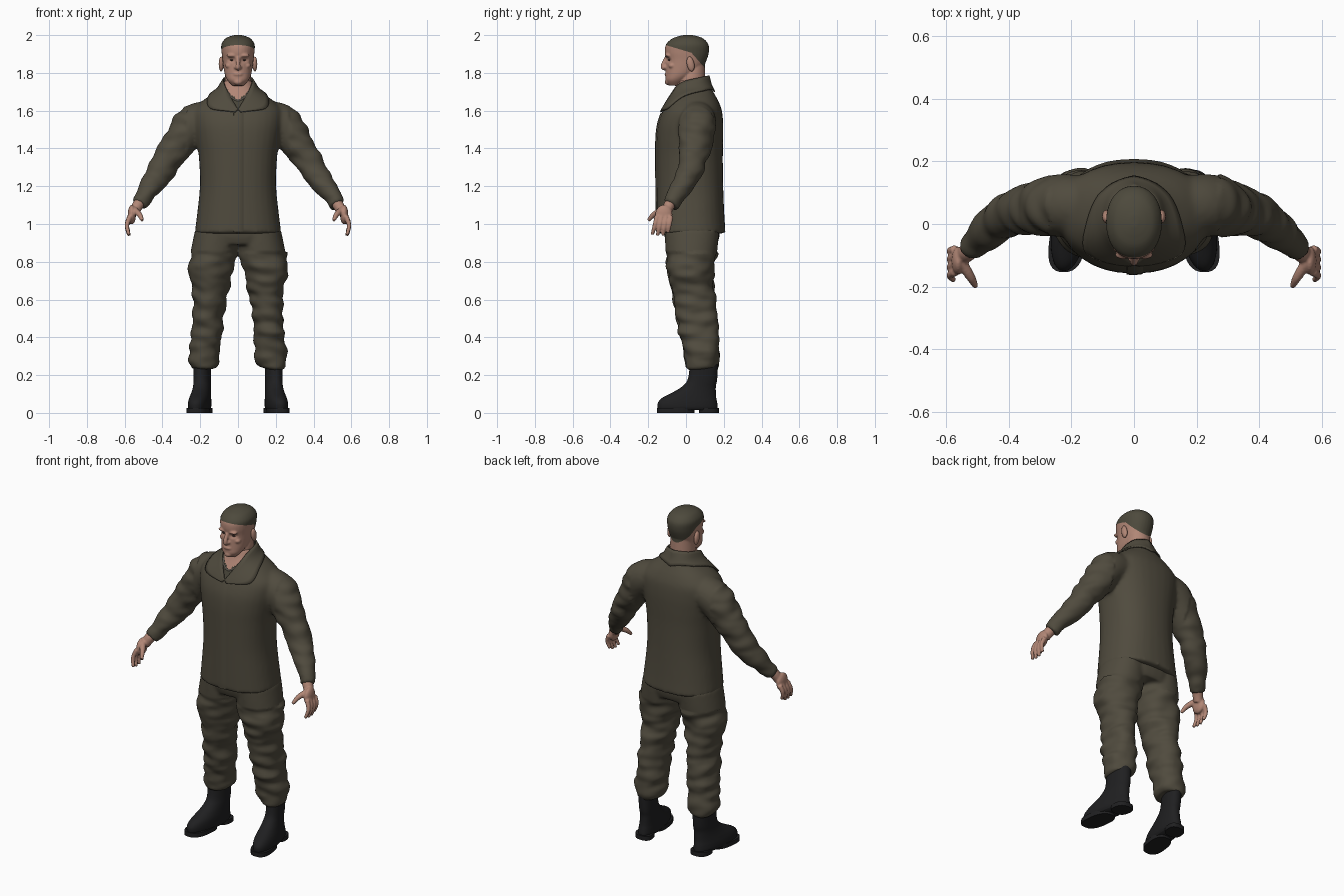
import bpy, bmesh, math
from mathutils import Vector, Matrix, noise
from mathutils.bvhtree import BVHTree

if "Cube" in bpy.data.objects:
    bpy.data.objects.remove(bpy.data.objects["Cube"])


def material(name, r, g, b):
    mat = bpy.data.materials.new(name)
    mat.use_nodes = True
    mat.diffuse_color = (r, g, b, 1)
    shader = next(n for n in mat.node_tree.nodes if n.type == "BSDF_PRINCIPLED")
    shader.inputs["Base Color"].default_value = (r, g, b, 1)
    shader.inputs["Roughness"].default_value = 0.8
    return mat


olive = material("olive cloth", 0.08, 0.07, 0.048)
under = material("undershirt cloth", 0.06, 0.055, 0.038)
skin = material("skin", 0.44, 0.24, 0.18)
hair = material("cropped hair", 0.075, 0.068, 0.046)
leather = material("black leather", 0.014, 0.014, 0.015)
metal = material("chain metal", 0.4, 0.36, 0.3)
dark = material("dark eyes", 0.05, 0.03, 0.025)


def spline(keys, n=6):
    """Smooth curve through tuples of any length."""
    out, last = [], len(keys) - 1
    for i in range(last):
        four = keys[max(i - 1, 0)], keys[i], keys[i + 1], keys[min(i + 2, last)]
        for k in range(n):
            t = k / n
            out.append(tuple(0.5 * (2 * q + (r - p) * t + (2 * p - 5 * q + 4 * r - s) * t * t
                                    + (3 * q - p - 3 * r + s) * t ** 3) for p, q, r, s in zip(*four)))
    return out + [keys[-1]]


def stitch(bm, rings, closed=True):
    rows = [[bm.verts.new(co) for co in ring] for ring in rings]
    for a, b in zip(rows, rows[1:]):
        for i in range(len(a) if closed else len(a) - 1):
            j = (i + 1) % len(a)
            bm.faces.new((a[i], a[j], b[j], b[i]))
    if closed:
        bm.faces.new(rows[0])
        bm.faces.new(rows[-1])


def loft(bm, keys, side=1, power=2.3, lean=0, n=6):
    """Level rings; each key is height, centre x, front y, back y, half width."""
    rings = []
    for z, x, front, back, half in spline(keys, n):
        ring = []
        for i in range(32):
            a = math.tau * i / 32
            c, s = (math.copysign(abs(f) ** (2 / power), f) for f in (math.cos(a), math.sin(a)))
            y = (front + back) / 2 + (back - front) / 2 * s
            ring.append((side * (x + half * c - lean * y), y, z))
        rings.append(ring)
    stitch(bm, rings)


def tube(bm, keys, side=1, sides=16):
    """Round rings along a path; each key is x, y, z, radius."""
    path = spline(keys)
    points = [Vector((side * p[0], p[1], p[2])) for p in path]
    rings = []
    for i, (p, key) in enumerate(zip(points, path)):
        ahead = points[min(i + 1, len(points) - 1)] - points[max(i - 1, 0)]
        turn = ahead.to_track_quat("Z", "Y")
        rings.append([p + turn @ Vector((math.cos(a), math.sin(a), 0)) * key[3]
                      for a in (math.tau * k / sides for k in range(sides))])
    stitch(bm, rings)


def ball(bm, centre, size, tilt=0):
    place = Matrix.Translation(centre) @ Matrix.Rotation(tilt, 4, "X") @ Matrix.Diagonal((*size, 1))
    bmesh.ops.create_uvsphere(bm, u_segments=16, v_segments=10, radius=1, matrix=place)


def finish(name, bm, *mats, voxel=0, relax=4, angle=None):
    """Turn a bmesh into an object, optionally fusing its shells into one skin."""
    bmesh.ops.recalc_face_normals(bm, faces=bm.faces)
    mesh = bpy.data.meshes.new(name)
    bm.to_mesh(mesh)
    bm.free()
    obj = bpy.data.objects.new(name, mesh)
    bpy.context.collection.objects.link(obj)
    for mat in mats:
        mesh.materials.append(mat)
    bpy.ops.object.select_all(action="DESELECT")
    bpy.context.view_layer.objects.active = obj
    obj.select_set(True)
    if voxel:
        fuse = obj.modifiers.new("fuse", "REMESH")
        fuse.mode, fuse.voxel_size = "VOXEL", voxel
        soft = obj.modifiers.new("soften", "SMOOTH")
        soft.factor, soft.iterations = 0.5, relax
        for mod in ("fuse", "soften"):
            bpy.ops.object.modifier_apply(modifier=mod)
    for face in obj.data.polygons:
        face.use_smooth = True
    if angle:
        bpy.ops.object.shade_smooth_by_angle(angle=math.radians(angle))
    return obj


def wrinkle(obj, depth, where):
    """Soft slanting cloth folds."""
    moves = [v.normal * depth * noise.noise(Vector((v.co.x * 9 + v.co.z * 5, v.co.y * 9, v.co.z * 20)))
             if where(v.co) else Vector() for v in obj.data.vertices]
    for v, move in zip(obj.data.vertices, moves):
        v.co += move


# Shirt: torso and sleeves fused
bm = bmesh.new()
loft(bm, [(0.95, 0, -0.155, 0.21, 0.23), (1.05, 0, -0.156, 0.203, 0.217), (1.2, 0, -0.157, 0.197, 0.202),
          (1.35, 0, -0.158, 0.195, 0.207), (1.45, 0, -0.157, 0.197, 0.222), (1.53, 0, -0.148, 0.197, 0.235),
          (1.6, 0, -0.123, 0.19, 0.235), (1.65, 0, -0.096, 0.172, 0.19), (1.69, 0, -0.072, 0.15, 0.135),
          (1.72, 0, -0.057, 0.133, 0.096), (1.76, 0, -0.045, 0.115, 0.074)])
for side in (1, -1):
    tube(bm, [(0.1, 0.06, 1.57, 0.085), (0.23, 0.06, 1.535, 0.1), (0.31, 0.05, 1.43, 0.088),
              (0.375, 0.035, 1.335, 0.074), (0.425, 0.01, 1.25, 0.067), (0.485, -0.04, 1.165, 0.052),
              (0.523, -0.08, 1.1, 0.042)], side, 24)
shirt = finish("shirt", bm, olive, under, skin, voxel=0.011, relax=6)
wrinkle(shirt, 0.012, lambda co: abs(co.x) > 0.27)
for face in shirt.data.polygons:
    x, y, z = face.center
    if y < 0.01 and abs(x) < (z - 1.605) * 0.55:
        face.material_index = 1 if z < 1.655 + abs(x) * 0.8 else 2

bm = bmesh.new()
bm.from_mesh(shirt.data)
surface = BVHTree.FromBMesh(bm)
bm.free()


def on_shirt(point, lift):
    spot, normal = surface.find_nearest(Vector(point))[:2]
    return spot + normal * lift


# Collar with pointed lapels
bm = bmesh.new()
inner = [(0, -0.128, 1.605), (0.04, -0.086, 1.675), (0.074, -0.03, 1.745), (0.068, 0.075, 1.775), (0, 0.12, 1.785)]
outer = [(0.015, -0.14, 1.595), (0.15, -0.1, 1.615), (0.15, 0, 1.68), (0.11, 0.11, 1.72), (0, 0.17, 1.71)]
for side in (1, -1):
    rows = []
    for a, b in zip(spline(inner), spline(outer)):
        a, b = (Vector((side * p[0], p[1], p[2])) for p in (a, b))
        rows.append([a.lerp(b, t).lerp(on_shirt(a.lerp(b, t), 0.007), min(1, t * 2))
                     for t in (k / 5 for k in range(6))])
    stitch(bm, rows, closed=False)
bmesh.ops.remove_doubles(bm, verts=bm.verts, dist=0.0005)
collar = finish("collar", bm, olive)
thick = collar.modifiers.new("thickness", "SOLIDIFY")
thick.thickness, thick.offset = 0.008, 0

# Button placket down the front
bm = bmesh.new()
stitch(bm, [[on_shirt((x, -0.17, 0.955 + 0.65 * k / 30), lift)
             for x, lift in ((-0.026, -0.004), (-0.024, 0.005), (0, 0.006), (0.025, 0.004), (0.035, -0.003))]
            for k in range(31)], closed=False)
finish("placket", bm, olive, angle=35)

# Beaded neck chain
bm = bmesh.new()
for x, z in spline([(-0.066, 1.725), (-0.035, 1.68), (0, 1.657), (0.035, 1.68), (0.066, 1.725)], 7):
    ball(bm, on_shirt((x, -0.1, z), 0.002), (0.004, 0.004, 0.004))
finish("neck_chain", bm, metal)

# Trousers: hips and two baggy legs fused
bm = bmesh.new()
loft(bm, [(0.89, 0, -0.1, 0.165, 0.2), (0.94, 0, -0.115, 0.178, 0.222), (1, 0, -0.115, 0.175, 0.21)])
for side in (1, -1):
    loft(bm, [(0.97, 0.115, -0.112, 0.175, 0.112), (0.85, 0.127, -0.108, 0.165, 0.124),
              (0.75, 0.147, -0.097, 0.147, 0.115), (0.68, 0.147, -0.084, 0.147, 0.103),
              (0.6, 0.15, -0.07, 0.156, 0.088), (0.5, 0.162, -0.052, 0.167, 0.083),
              (0.4, 0.168, -0.032, 0.176, 0.081), (0.31, 0.178, -0.012, 0.178, 0.083),
              (0.265, 0.178, -0.006, 0.174, 0.081), (0.235, 0.182, 0.006, 0.166, 0.064)], side, 2.1)
trousers = finish("trousers", bm, olive, voxel=0.01, relax=5)
wrinkle(trousers, 0.016, lambda co: co.z < 0.85)

# Boots with separate sole and heel
for side, label in ((1, "left"), (-1, "right")):
    bm = bmesh.new()
    loft(bm, [(0.014, 0.205, -0.145, 0.165, 0.05), (0.03, 0.205, -0.15, 0.168, 0.057),
              (0.055, 0.204, -0.148, 0.165, 0.057), (0.08, 0.202, -0.125, 0.16, 0.054),
              (0.11, 0.2, -0.068, 0.158, 0.049), (0.14, 0.199, -0.02, 0.158, 0.046),
              (0.18, 0.2, 0.01, 0.165, 0.045), (0.27, 0.202, 0.022, 0.17, 0.046)], side, 2.2, 0.13)
    finish(label + "_boot", bm, leather)
    bm = bmesh.new()
    for front, back, half in ((-0.154, 0.045, 0.059), (0.07, 0.174, 0.052)):
        loft(bm, [(0, 0.205, front, back, half), (0.026, 0.205, front, back, half)], side, 2.6, 0.13, 1)
    finish(label + "_boot_sole", bm, leather, angle=40)

    # Hand with curled fingers and thumb
    bm = bmesh.new()
    tube(bm, [(0.505, -0.065, 1.13, 0.028), (0.53, -0.088, 1.1, 0.03), (0.55, -0.105, 1.06, 0.026)], side)
    ball(bm, (side * 0.562, -0.117, 1.05), (0.022, 0.046, 0.052))
    for i in range(4):
        y, drop = -0.153 + 0.024 * i, (0.006, 0, 0.002, 0.016)[i]
        tube(bm, [(0.572, y, 1.04, 0.014), (0.588, y - 0.012 + i * 0.002, 0.99 + drop / 2, 0.012),
                  (0.577, y - 0.026 + i * 0.004, 0.938 + drop, 0.009)], side, 10)
    tube(bm, [(0.55, -0.125, 1.075, 0.018), (0.522, -0.17, 1.05, 0.015), (0.506, -0.2, 1.018, 0.009)], side, 10)
    finish(label + "_hand", bm, skin, voxel=0.005, relax=2)

    # Ear
    bm = bmesh.new()
    ball(bm, (side * 0.089, 0.024, 1.847), (0.013, 0.02, 0.04), 0.2)
    finish(label + "_ear", bm, skin)

    # Eye
    bm = bmesh.new()
    ball(bm, (side * 0.033, -0.089, 1.868), (0.011, 0.006, 0.004))
    finish(label + "_eye", bm, dark)

# Head and neck with brow, nose, lips and cheeks
bm = bmesh.new()
loft(bm, [(1.732, 0, -0.09, -0.03, 0.03), (1.76, 0, -0.107, 0, 0.055), (1.79, 0, -0.107, 0.045, 0.069),
          (1.83, 0, -0.106, 0.09, 0.077), (1.87, 0, -0.105, 0.11, 0.082), (1.91, 0, -0.112, 0.121, 0.087),
          (1.95, 0, -0.106, 0.119, 0.088), (1.98, 0, -0.076, 0.094, 0.069), (1.994, 0, -0.04, 0.062, 0.042),
          (2.001, 0, -0.008, 0.028, 0.012)], power=2.15)
loft(bm, [(1.6, 0, -0.05, 0.11, 0.08), (1.7, 0, -0.046, 0.104, 0.07), (1.78, 0, -0.04, 0.102, 0.069),
          (1.85, 0, 0, 0.1, 0.06)], power=2)
tube(bm, [(0, -0.1, 1.888, 0.009), (0, -0.114, 1.86, 0.011), (0, -0.122, 1.832, 0.013), (0, -0.11, 1.82, 0.01)])
ball(bm, (0, -0.105, 1.793), (0.025, 0.009, 0.009))
ball(bm, (0, -0.097, 1.752), (0.024, 0.015, 0.016))
for side in (1, -1):
    ball(bm, (side * 0.013, -0.108, 1.829), (0.008, 0.011, 0.008))
    ball(bm, (side * 0.034, -0.098, 1.892), (0.028, 0.015, 0.009))
    ball(bm, (side * 0.048, -0.075, 1.838), (0.02, 0.018, 0.014))
head = finish("head", bm, skin, hair, voxel=0.005, relax=3)
for v in head.data.vertices:
    away = math.hypot((abs(v.co.x) - 0.034) * 0.7, v.co.z - 1.869)
    if v.co.y < -0.04 and away < 0.018:
        v.co.y += 0.012 * (1 - away / 0.018)

# Cut the hairline and colour everything above it
lines = [(Vector((0, -0.1, 1.945)), Vector((0, 0.3, 1))), (Vector((0, 0.03, 1.905)), Vector((0, 1.13, 1)))]
bm = bmesh.new()
bm.from_mesh(head.data)
for point, normal in lines:
    bmesh.ops.bisect_plane(bm, geom=bm.verts[:] + bm.edges[:] + bm.faces[:], plane_co=point, plane_no=normal)
for face in bm.faces:
    middle = face.calc_center_median()
    face.material_index = int(any((middle - p).dot(n) > 0 for p, n in lines))
bm.to_mesh(head.data)
bm.free()
